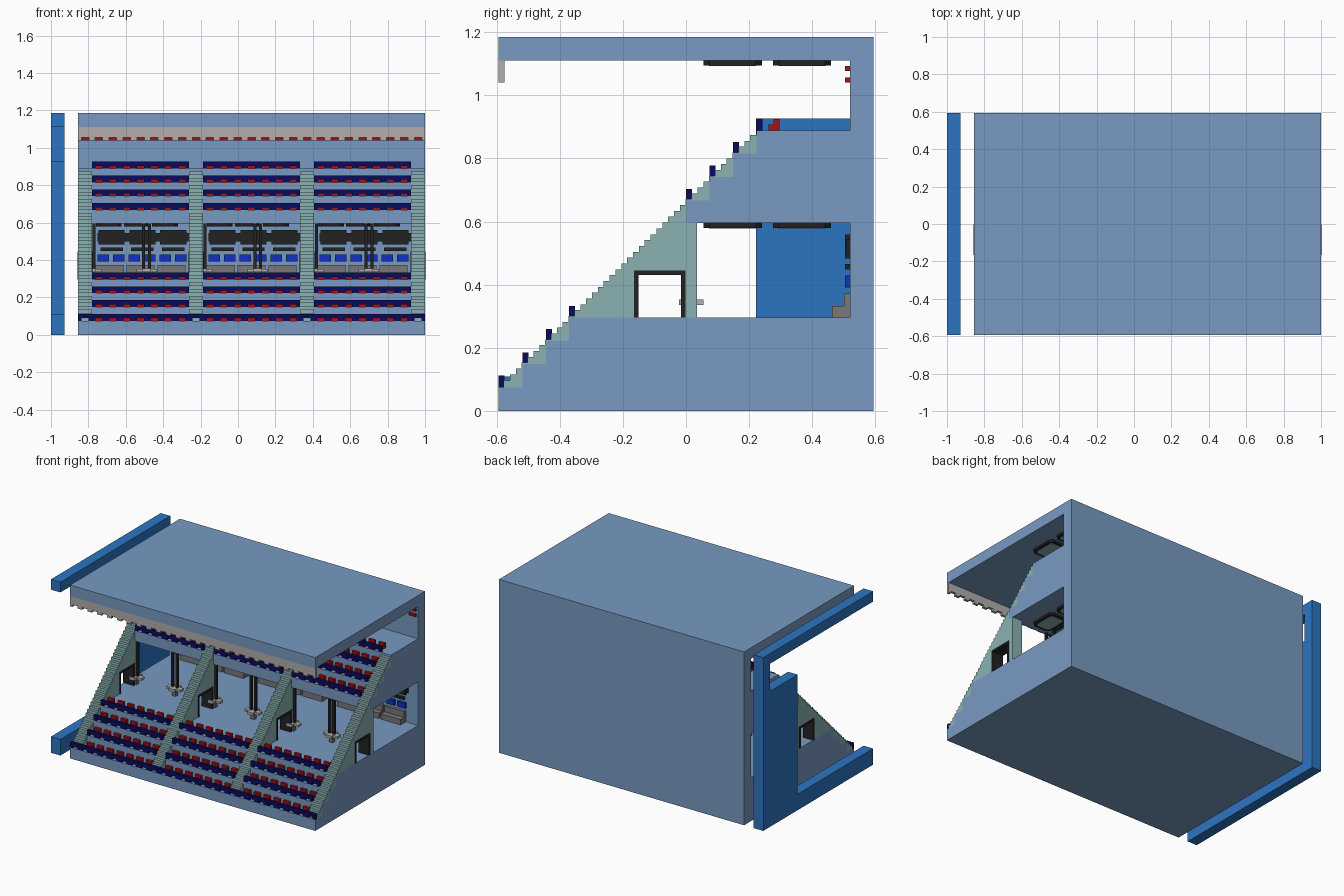
import bpy, bmesh
from mathutils import Vector

if "Cube" in bpy.data.objects:
    bpy.data.objects.remove(bpy.data.objects["Cube"], do_unlink=True)


def material(name, rgb):
    lin = [(c / 255 / 12.92) if c < 11 else ((c / 255 + 0.055) / 1.055) ** 2.4 for c in rgb]
    m = bpy.data.materials.new(name)
    m.use_nodes = True
    m.diffuse_color = (*lin, 1)
    m.node_tree.nodes["Principled BSDF"].inputs["Base Color"].default_value = (*lin, 1)
    return m


STEEL = material("steel blue", (120, 154, 193))
BLUE = material("mid blue", (44, 117, 193))
TEAL = material("pale teal", (139, 177, 179))
NAVY = material("navy", (10, 10, 95))
RED = material("dark red", (165, 16, 20))
BLACK = material("near black", (34, 34, 34))
ROYAL = material("royal blue", (16, 48, 195))
GREY = material("mid grey", (120, 120, 122))
LIGHT = material("light grey", (177, 174, 172))


def finish(name, bm, mat):
    bmesh.ops.recalc_face_normals(bm, faces=bm.faces)
    me = bpy.data.meshes.new(name)
    bm.to_mesh(me)
    bm.free()
    me.materials.append(mat)
    ob = bpy.data.objects.new(name, me)
    bpy.context.collection.objects.link(ob)
    return ob


def add_box(bm, x0, x1, y0, y1, z0, z1):
    v = [bm.verts.new((x, y, z)) for x in (x0, x1) for y in (y0, y1) for z in (z0, z1)]
    for f in ((0, 1, 3, 2), (4, 6, 7, 5), (0, 4, 5, 1), (2, 3, 7, 6), (0, 2, 6, 4), (1, 5, 7, 3)):
        bm.faces.new([v[i] for i in f])


def boxes(name, items, mat):
    bm = bmesh.new()
    for it in items:
        add_box(bm, *it)
    return finish(name, bm, mat)


def add_prism(bm, pts, start, depth):
    """Extrude a closed 3D outline along a vector."""
    f = bm.faces.new([bm.verts.new(Vector(p) + Vector(start)) for p in pts])
    r = bmesh.ops.extrude_face_region(bm, geom=[f])
    bmesh.ops.translate(bm, verts=[g for g in r["geom"] if isinstance(g, bmesh.types.BMVert)], vec=depth)


def side_prism(name, yz, x0, x1, mat):
    bm = bmesh.new()
    add_prism(bm, [(0, y, z) for y, z in yz], (x0, 0, 0), (x1 - x0, 0, 0))
    return finish(name, bm, mat)


U = 0.0742                                   # module
X0, X1, Y0, Y1, TOP = -0.855, 1.0, -0.5935, 0.5935, 1.185
FLOOR, CEIL, ROOF, WALL = 0.296, 0.595, 1.11, 0.519
LOW = [(Y0 + 0.001 + i * U, 0.075 + i * 0.0738) for i in range(4)]
HIGH = [(i * U, 0.667 + i * 0.0741) for i in range(4)]
BAYS = [X0 + U * (1 + 8 * b) for b in range(3)]
LOW[0] = (Y0, 0.075)


def tier_outline(tiers):
    pts = []
    for i, (y, z) in enumerate(tiers):
        if i:
            pts.append((y, tiers[i - 1][1]))
        pts.append((y, z))
    return pts


# Stand shell: base, back wall, upper deck and roof in one section
shell = [(Y0, 0)] + tier_outline(LOW) + [(WALL, FLOOR), (WALL, CEIL), (0, CEIL)]
shell += tier_outline(HIGH) + [(WALL, HIGH[3][1]), (WALL, ROOF), (Y0, ROOF), (Y0, TOP), (Y1, TOP), (Y1, 0)]
side_prism("stand_shell", shell, X0, X1, STEEL)

# Free-standing end panel
side_prism("end_panel", [(Y0, 0), (Y0, 0.11), (0.222, 0.11), (0.222, 0.927), (WALL, 0.927), (WALL, 1.115),
                         (Y0, 1.115), (Y0, TOP), (Y1, TOP), (Y1, 0)], -1.0, -0.928, BLUE)

# Stairways with a doorway through each
D0, D1, DZ = -0.165, -0.002, 0.445
steps = []
for k in range(43):
    y, z = -0.576 + 0.01855 * k, 0.0975 + 0.0185 * k
    steps += [(y, z - 0.0185 if k else 0.075), (y, z)]
steps.append((HIGH[3][0], steps[-1][1]))
under = tier_outline(HIGH)[::-1][1:] + [(0, CEIL), (0.035, CEIL), (0.035, FLOOR), (D1, FLOOR), (D1, DZ),
                                        (D0, DZ), (D0, FLOOR)] + tier_outline(LOW)[::-1][:-1]
stair_x = [X0 + 8 * U * s for s in range(4)]
for i, x in enumerate(stair_x):
    side_prism(f"stairway_{i + 1}", steps + under, x, x + U, TEAL)
    a, b = x - 0.003, x + U + 0.003
    t = 0.014
    boxes(f"door_frame_{i + 1}", [(a, b, D0, D0 + t, FLOOR, DZ), (a, b, D1 - t, D1, FLOOR, DZ),
                                  (a, b, D0 + t, D1 - t, DZ - t, DZ)], BLACK)


# Comb-shaped strip: solid upper band and a notch per module
def comb(x, n, y, z, h, notch_h, notch_w, thick):
    out = [(x, x + n * U, y, y + thick, z + notch_h, z + h)]
    s = (U - notch_w) / 2
    for i in range(n + 1):
        c = x + i * U
        out.append((max(x, c - s), min(x + n * U, c + s), y, y + thick, z, z + notch_h))
    return out


# Railings in front of every tier and the seats behind them
for level, tiers in (("lower", LOW), ("upper", HIGH)):
    for r, (y, z) in enumerate(tiers):
        if level == "lower" and r == 0:
            rail = comb(X0, 25, y, z, 0.037, 0.014, 0.036, 0.019)
        else:
            rail = sum((comb(x, 7, y, z, 0.037, 0.014, 0.036, 0.019) for x in BAYS), [])
        boxes(f"{level}_railing_{r + 1}", rail, NAVY)
        seats = []
        for x in BAYS:
            for i in range(7):
                c = x + (i + 0.5) * U
                seats.append((c - 0.022, c + 0.022, y + 0.038, y + 0.055, z, z + 0.019))
                seats.append((c - 0.022, c + 0.022, y + 0.055, y + 0.073, z, z + 0.036))
        boxes(f"{level}_seats_{r + 1}", seats, RED)

# Notched roof fascia and red wall lamps
boxes("roof_fascia", comb(X0, 25, Y0, 1.04, ROOF - 1.04, 0.015, 0.04, 0.018), LIGHT)
boxes("wall_lamps", [(X0 + (i + 0.5) * U - 0.024, X0 + (i + 0.5) * U + 0.024, WALL - 0.016, WALL, z, z + 0.016)
                     for i in range(25) for z in (1.04, 1.077)], RED)

# Ceiling panels: chamfered dark frames with pale inlays
def plate(bm, x0, x1, y0, y1, z0, z1, c):
    pts = [(x0 + c, y0, 0), (x1 - c, y0, 0), (x1, y0 + c, 0), (x1, y1 - c, 0),
           (x1 - c, y1, 0), (x0 + c, y1, 0), (x0, y1 - c, 0), (x0, y0 + c, 0)]
    add_prism(bm, pts, (0, 0, z0), (0, 0, z1 - z0))


for level, z in (("lower", CEIL), ("upper", ROOF)):
    frames, inlays = bmesh.new(), bmesh.new()
    for bx in BAYS:
        for i in range(3):
            x = bx + 0.022 + i * 0.15
            for y in (0.055, 0.275):
                plate(frames, x, x + 0.137, y, y + 0.185, z - 0.015, z, 0.02)
                plate(inlays, x + 0.018, x + 0.119, y + 0.018, y + 0.167, z - 0.017, z - 0.01, 0.014)
    finish(f"{level}_ceiling_frames", frames, BLACK)
    finish(f"{level}_ceiling_inlays", inlays, TEAL)

# Paired posts with cross-shaped tables
posts, tables, legs = [], [], []
for k in range(6):
    c = X0 + U + 4 * U * k - 0.004
    for s in (-0.016, 0.016):
        posts.append((c + s - 0.008, c + s + 0.008, 0.008, 0.024, 0.355, CEIL))
    tables += [(c - 0.055, c + 0.055, -0.002, 0.034, 0.337, 0.353),
               (c - 0.022, c + 0.022, -0.022, 0.055, 0.336, 0.354)]
    legs.append((c - 0.014, c + 0.014, 0.004, 0.03, FLOOR, 0.337))
boxes("posts", posts, BLACK)
boxes("tables", tables, LIGHT)
boxes("table_legs", legs, GREY)

# Lounge back wall: screens, shelf bars, blue pads, sofas
screens, shelves, pads, sofas = [], [], [], []
for bx in BAYS:
    screens.append((bx + 0.03, bx + 7 * U, WALL - 0.01, WALL, 0.5, 0.545))
    for i in range(3):
        x = bx + 0.035 + i * 0.165
        screens.append((x, x + 0.14, WALL - 0.016, WALL, 0.484, 0.56))
        shelves.append((x + 0.01, x + 0.13, WALL - 0.016, WALL, 0.449, 0.466))
        sofas += [(x - 0.015, x + 0.135, 0.462, WALL, FLOOR, 0.333),
                  (x - 0.015, x + 0.135, 0.5, WALL, 0.333, 0.372)]
    for i in range(6):
        x = bx + 0.03 + i * 0.083
        pads.append((x, x + 0.06, WALL - 0.016, WALL, 0.392, 0.43))
boxes("screens", screens, BLACK)
boxes("shelf_bars", shelves, BLACK)
boxes("wall_pads", pads, ROYAL)
boxes("sofas", sofas, GREY)
